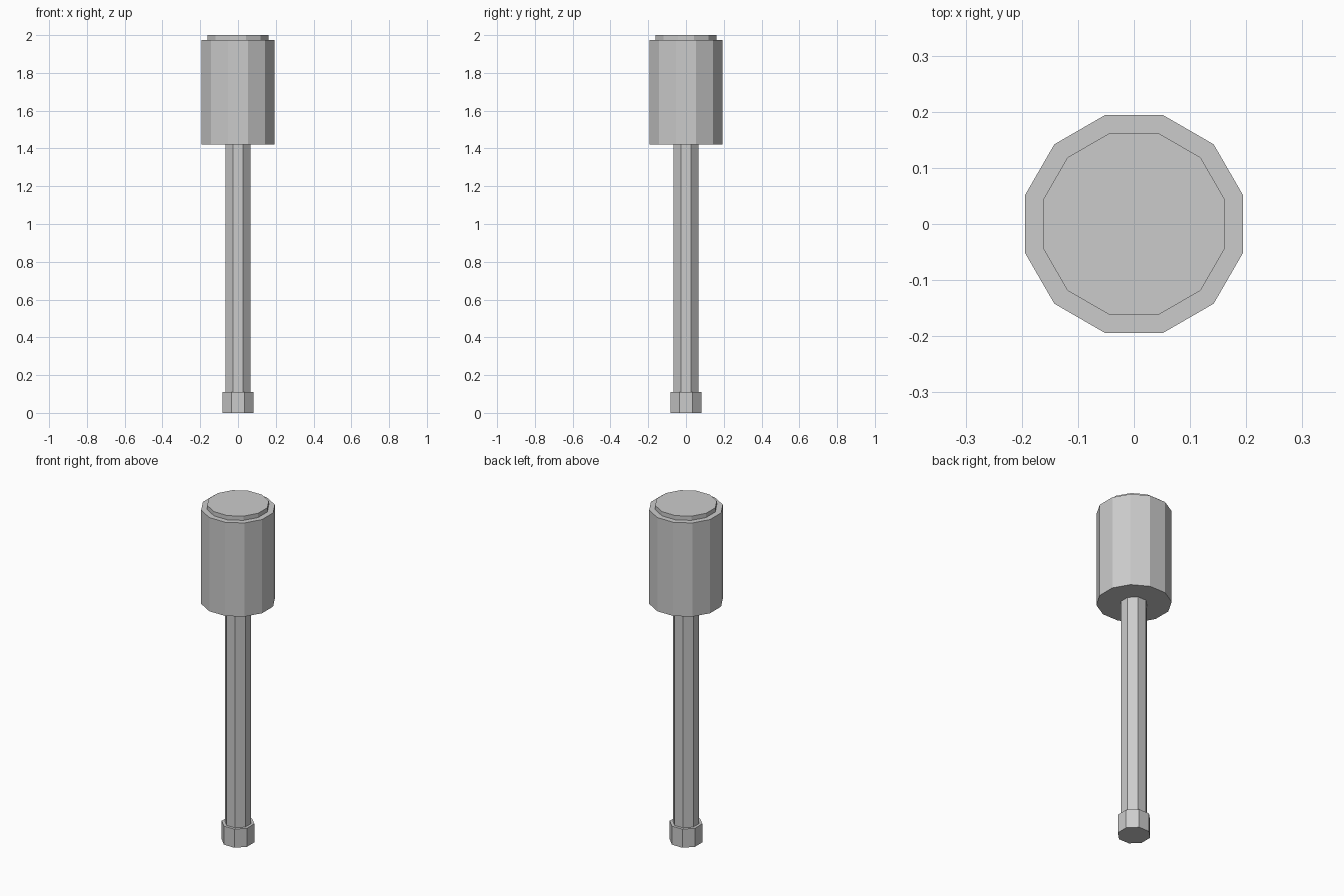
import bpy
import math

if "Cube" in bpy.data.objects:
    bpy.data.objects.remove(bpy.data.objects["Cube"])


def prism(name, sides, apothem, z0, z1):
    """Regular flat-shaded prism with a flat side facing the front."""
    bpy.ops.mesh.primitive_cylinder_add(
        vertices=sides,
        radius=apothem / math.cos(math.pi / sides),
        depth=z1 - z0,
        location=(0, 0, (z0 + z1) / 2),
        rotation=(0, 0, math.pi / sides),
    )
    obj = bpy.context.object
    obj.name = name
    bpy.ops.object.transform_apply(location=True, rotation=True, scale=True)
    return obj


# Handle with its thicker end
prism("handle_end", 8, 0.083, 0.0, 0.11)
prism("handle_shaft", 8, 0.067, 0.105, 1.425)

# Heavy round head with a raised disc on top
prism("head", 12, 0.194, 1.42, 1.975)
prism("head_cap", 12, 0.162, 1.97, 2.0)
